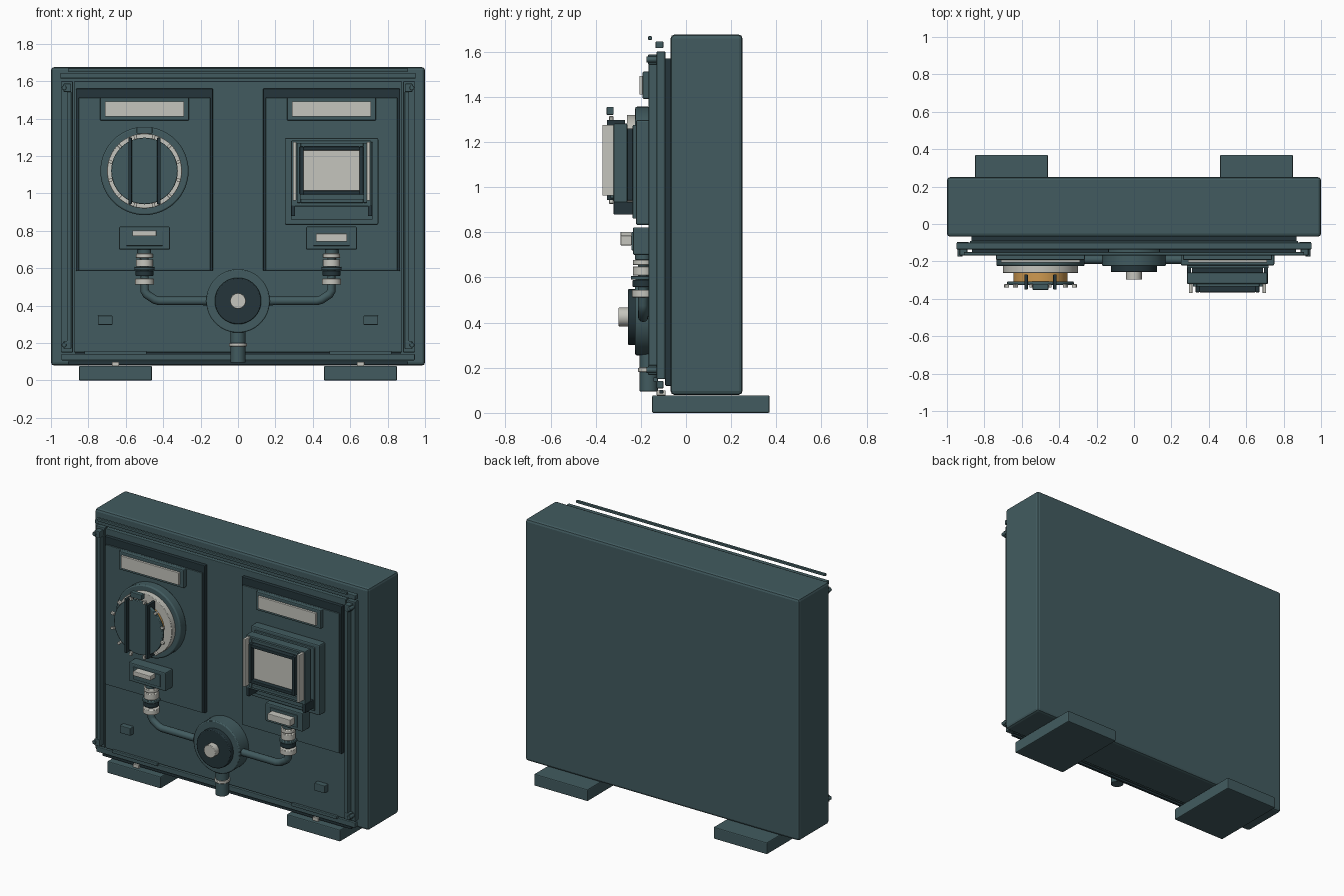
import bpy, bmesh, math
from mathutils import Vector, Matrix

if "Cube" in bpy.data.objects:
    bpy.data.objects.remove(bpy.data.objects["Cube"])


def material(name, rgb):
    m = bpy.data.materials.new(name)
    m.diffuse_color = (*rgb, 1)
    m.use_nodes = True
    m.node_tree.nodes["Principled BSDF"].inputs["Base Color"].default_value = m.diffuse_color
    return m


TEAL = material("slate teal", (0.054, 0.105, 0.115))
DARK = material("dark teal", (0.018, 0.036, 0.043))
PALE = material("pale grey", (0.56, 0.56, 0.51))
AMBER = material("amber", (0.62, 0.32, 0.08))


def finish(name, bm, mat, bevel=0.0, smooth=False):
    me = bpy.data.meshes.new(name)
    bmesh.ops.recalc_face_normals(bm, faces=bm.faces)
    bm.to_mesh(me)
    bm.free()
    ob = bpy.data.objects.new(name, me)
    bpy.context.collection.objects.link(ob)
    me.materials.append(mat)
    if bevel:
        b = ob.modifiers.new("bevel", 'BEVEL')
        b.width, b.segments, b.limit_method = bevel, 2, 'ANGLE'
    if smooth:
        bpy.ops.object.select_all(action='DESELECT')
        ob.select_set(True)
        bpy.context.view_layer.objects.active = ob
        bpy.ops.object.shade_smooth_by_angle(angle=math.radians(35))
    return ob


def box(name, x, y, z, mat=TEAL, bevel=0.004):
    """Box from (min, max) pairs on each axis."""
    bm = bmesh.new()
    size = [max(p) - min(p) for p in (x, y, z)]
    mid = [(p[0] + p[1]) / 2 for p in (x, y, z)]
    bmesh.ops.create_cube(bm, size=1, matrix=Matrix.Translation(mid) @ Matrix.Diagonal((*size, 1)))
    return finish(name, bm, mat, bevel)


def cyl(name, x, z, r, y, mat=TEAL, bevel=0.004, sides=48):
    """Disc facing the front."""
    bm = bmesh.new()
    m = Matrix.Translation((x, (y[0] + y[1]) / 2, z)) @ Matrix.Rotation(math.pi / 2, 4, 'X')
    bmesh.ops.create_cone(bm, cap_ends=True, segments=sides, radius1=r, radius2=r,
                          depth=abs(y[1] - y[0]), matrix=m)
    return finish(name, bm, mat, bevel, True)


def collar(name, x, y, r, z, mat=TEAL):
    """Upright cylinder, such as a pipe fitting."""
    bm = bmesh.new()
    bmesh.ops.create_cone(bm, cap_ends=True, segments=24, radius1=r, radius2=r, depth=z[1] - z[0],
                          matrix=Matrix.Translation((x, y, (z[0] + z[1]) / 2)))
    return finish(name, bm, mat, 0.003, True)


def frame(name, x, y, z, t, mat=TEAL, bevel=0.003):
    """Rectangular frame of border width t, built from four bars."""
    for part, bx, bz in (("left", (x[0], x[0] + t), z), ("right", (x[1] - t, x[1]), z),
                         ("top", (x[0] + t, x[1] - t), (z[1] - t, z[1])),
                         ("bottom", (x[0] + t, x[1] - t), (z[0], z[0] + t))):
        box(f"{name}_{part}", bx, y, bz, mat, bevel)


def pipe(name, pts, r):
    cu = bpy.data.curves.new(name, 'CURVE')
    cu.dimensions, cu.bevel_depth, cu.bevel_resolution, cu.use_fill_caps = '3D', r, 4, True
    sp = cu.splines.new('POLY')
    sp.points.add(len(pts) - 1)
    for p, c in zip(sp.points, pts):
        p.co = (*c, 1)
    ob = bpy.data.objects.new(name, cu)
    cu.materials.append(TEAL)
    bpy.context.collection.objects.link(ob)


def span(c, half):
    return (c - half, c + half)


# Case and layered front plate
box("case", (-1, 1), (-0.068, 0.25), (0.08, 1.675), TEAL, 0.016)
box("gasket", (-0.87, 0.87), (-0.092, -0.066), (0.12, 1.57), DARK)
box("front_plate", (-0.877, 0.877), (-0.13, -0.09), (0.15, 1.6))

# Top and bottom rails
box("top_rail", (-0.95, 0.95), (-0.135, -0.1), (1.615, 1.645))
box("top_trim", (-0.91, 0.91), (-0.168, -0.15), (1.652, 1.668))
box("bottom_rail", (-0.945, 0.945), (-0.13, -0.1), (0.108, 0.142))
box("bottom_trim", (-0.91, 0.91), (-0.118, -0.1), (0.085, 0.102), DARK)

for s, side in ((-1, "left"), (1, "right")):
    c = 0.5 * s
    # Feet, side rails, clips and bolts
    box(f"foot_{side}", span(0.655 * s, 0.195), (-0.15, 0.37), (0.0, 0.078), TEAL, 0.006)
    box(f"foot_pin_{side}", span(0.655 * s, 0.02), (-0.13, -0.09), (0.078, 0.1), PALE, 0.002)
    box(f"side_rail_{side}", span(0.915 * s, 0.032), (-0.13, -0.095), (0.15, 1.6))
    box(f"side_trim_{side}", span(0.903 * s, 0.012), (-0.165, -0.128), (0.17, 1.545), TEAL, 0.003)
    for z, end in ((0.19, "lower"), (1.565, "upper")):
        box(f"rail_clip_{end}_{side}", span(0.912 * s, 0.02), (-0.168, -0.128), span(z, 0.022))
        cyl(f"rail_bolt_{end}_{side}", 0.93 * s, z, 0.013, (-0.175, -0.12), TEAL, 0.002, 12)

    # Instrument panel with dark backing
    box(f"panel_back_{side}", span(c, 0.366), (-0.155, -0.128), (0.585, 1.56), DARK)
    box(f"panel_{side}", span(c, 0.352), (-0.164, -0.15), (0.59, 1.512), TEAL, 0.002)

    # Blank name plate
    box(f"plate_holder_{side}", span(c, 0.238), (-0.192, -0.16), (1.39, 1.512), TEAL, 0.006)
    box(f"name_plate_{side}", span(c, 0.212), (-0.207, -0.19), (1.41, 1.492), PALE, 0.003)

    # Connector box and its pale tab
    box(f"connector_{side}", span(c, 0.136), (-0.235, -0.16), (0.7, 0.822), TEAL, 0.006)
    box(f"tab_base_{side}", span(c, 0.1), (-0.242, -0.23), (0.72, 0.8))
    zz = (0.772, 0.802) if s < 0 else (0.742, 0.785)
    box(f"tab_{side}", span(c, 0.064 if s < 0 else 0.083), (-0.29, -0.24), zz, PALE)

    # Pipe and fittings down to the hub
    pipe(f"pipe_{side}", [(c, -0.19, 0.71), (c, -0.19, 0.48), (c - 0.012 * s, -0.19, 0.46),
                          (c - 0.055 * s, -0.19, 0.432), (c - 0.08 * s, -0.19, 0.425), (0, -0.19, 0.425)], 0.023)
    for part, r, z, m in (("neck", 0.036, (0.678, 0.702), TEAL), ("washer", 0.045, (0.655, 0.678), PALE),
                          ("nut", 0.045, (0.608, 0.648), PALE), ("ring", 0.054, (0.59, 0.606), TEAL),
                          ("seal", 0.047, (0.558, 0.588), DARK), ("lower_ring", 0.05, (0.512, 0.545), PALE)):
        collar(f"fitting_{part}_{side}", c, -0.19, r, z, m)

    # Small buttons and lower vent strips
    box(f"button_{side}", span(0.71 * s, 0.039), (-0.165, -0.125), (0.297, 0.347))
    box(f"vent_strip_{side}", span(0.655 * s, 0.167), (-0.145, -0.125), (0.138, 0.158))

# Rotary dial, left panel
dx, dz = -0.5, 1.12
cyl("dial_base", dx, dz, 0.236, (-0.225, -0.16), TEAL, 0.008, 64)
cyl("dial_ring", dx, dz, 0.2, (-0.262, -0.22), PALE, 0.003, 64)
cyl("dial_core", dx, dz, 0.145, (-0.312, -0.26), AMBER, 0, 64)
cyl("dial_face", dx, dz, 0.178, (-0.326, -0.308), TEAL, 0.004, 64)
for sx in (-1, 1):
    box(f"dial_rib_{sx}", span(dx + 0.077 * sx, 0.009), (-0.35, -0.27), span(dz, 0.178), DARK, 0.003)
box("dial_pointer", span(dx, 0.042), (-0.352, -0.32), (1.32, 1.355), TEAL)
for i in range(12):
    a = math.tau * (i + 0.5) / 12
    tick = box(f"dial_tick_{i}", (-0.008, 0.008), (-0.34, -0.322), (0.176, 0.2), PALE, 0.002)
    tick.matrix_world = Matrix.Translation((dx, 0, dz)) @ Matrix.Rotation(a, 4, 'Y')

# Screen meter, right panel
mx = 0.5
box("meter_base", (0.25, 0.75), (-0.222, -0.16), (0.832, 1.297), TEAL, 0.008)
box("meter_step", (0.283, 0.72), (-0.236, -0.22), (0.86, 1.275))
box("meter_spacer", (0.31, 0.69), (-0.262, -0.234), (0.94, 1.26), DARK)
box("meter_body", (0.283, 0.713), (-0.32, -0.26), (0.93, 1.282), TEAL, 0.006)
frame("meter_frame", (0.315, 0.69), (-0.335, -0.318), (0.95, 1.27), 0.02, TEAL)
box("screen_back", (0.33, 0.675), (-0.326, -0.318), (0.995, 1.255), DARK, 0.002)
frame("screen_rim", (0.33, 0.67), (-0.365, -0.32), (0.995, 1.25), 0.02, DARK)
box("screen", (0.35, 0.65), (-0.336, -0.324), (1.015, 1.23), PALE, 0.002)
for sx, side in ((-1, "left"), (1, "right")):
    box(f"meter_rod_{side}", span(mx + 0.197 * sx, 0.009), (-0.37, -0.318), (0.962, 1.275), PALE, 0.003)
    box(f"meter_leg_{side}", span(mx + 0.205 * sx, 0.011), (-0.32, -0.23), (0.878, 0.935), DARK, 0.003)

# Central valve hub and outlet
cyl("hub_seat", 0, 0.425, 0.128, (-0.16, -0.07), DARK)
cyl("hub", 0, 0.425, 0.17, (-0.225, -0.125), TEAL, 0.006, 64)
cyl("hub_cap", 0, 0.425, 0.124, (-0.257, -0.22), DARK, 0.005, 64)
cyl("hub_knob", 0, 0.425, 0.042, (-0.298, -0.25), PALE, 0.003, 24)
collar("outlet", 0, -0.165, 0.04, (0.095, 0.275))
collar("outlet_ring", 0, -0.165, 0.047, (0.182, 0.2), PALE)
